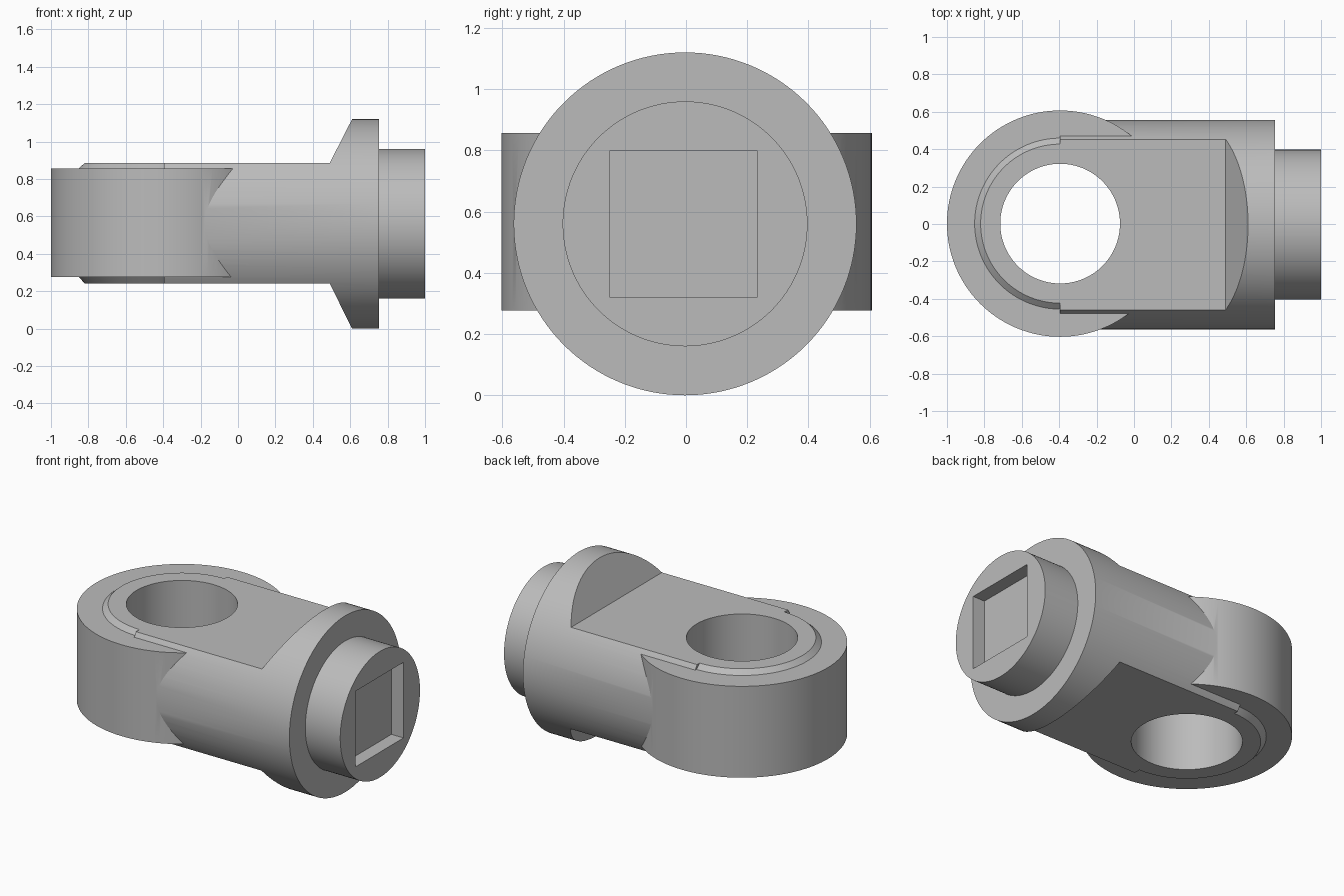
import bpy
import bmesh
from math import radians
from mathutils import Matrix, Vector

if "Cube" in bpy.data.objects:
    bpy.data.objects.remove(bpy.data.objects["Cube"], do_unlink=True)

AXIS_Z = 0.56      # height of the shaft axis
EYE_X = -0.395     # centre of the ring end

steel = bpy.data.materials.new("light_grey_metal")
steel.use_nodes = True
GREY = (0.5, 0.5, 0.5, 1)
steel.diffuse_color = GREY
steel.node_tree.nodes["Principled BSDF"].inputs["Base Color"].default_value = GREY


def finish(bm, name):
    bmesh.ops.recalc_face_normals(bm, faces=bm.faces)
    mesh = bpy.data.meshes.new(name)
    bm.to_mesh(mesh)
    bm.free()
    mesh.materials.append(steel)
    obj = bpy.data.objects.new(name, mesh)
    bpy.context.collection.objects.link(obj)
    return obj


def lathe(name, profile, matrix, steps=128):
    """Revolve (radius, height) points into a closed solid about local z."""
    bm = bmesh.new()
    rings = []
    for r, h in profile:
        ring = bmesh.ops.create_circle(
            bm, segments=steps, radius=r,
            matrix=matrix @ Matrix.Translation((0, 0, h)))["verts"]
        rings.append(ring)
    for a, b in zip(rings, rings[1:]):
        for i in range(steps):
            j = (i + 1) % steps
            bm.faces.new((a[i], a[j], b[j], b[i]))
    bm.faces.new(rings[0])
    bm.faces.new(rings[-1])
    return finish(bm, name)


def prism(name, outline, half_width):
    """Extrude an (x, z) outline along y."""
    bm = bmesh.new()
    face = bm.faces.new([bm.verts.new((x, -half_width, z)) for x, z in outline])
    ext = bmesh.ops.extrude_face_region(bm, geom=[face])["geom"]
    verts = [v for v in ext if isinstance(v, bmesh.types.BMVert)]
    bmesh.ops.translate(bm, verts=verts, vec=Vector((0, 2 * half_width, 0)))
    return finish(bm, name)


def combine(target, tool, operation):
    mod = target.modifiers.new(operation.title(), 'BOOLEAN')
    mod.operation = operation
    mod.solver = 'EXACT'
    mod.object = tool
    bpy.context.view_layer.objects.active = target
    bpy.ops.object.modifier_apply(modifier=mod.name)
    bpy.data.objects.remove(tool, do_unlink=True)


# Round shaft with the narrower end spigot
along_x = Matrix.Translation((0, -0.003, AXIS_Z)) @ Matrix.Rotation(radians(90), 4, 'Y')
fitting = lathe("eye_end_fitting",
                [(0.56, EYE_X), (0.56, 0.755), (0.4, 0.755), (0.4, 1.0)], along_x)

# Flats above and below, ramping up to the full-round collar
for top in (True, False):
    flat, edge, far = (0.885, 1.12, 1.4) if top else (0.242, 0, -0.28)
    slope = 0.12 * (far - edge) / (edge - flat)
    cutter = prism("flat_cutter",
                   [(-0.7, flat), (0.49, flat), (0.61 + slope, far), (-0.7, far)], 0.8)
    combine(fitting, cutter, 'DIFFERENCE')

# Ring end with a raised, chamfered face on both sides
ring = lathe("ring", [(0.425, 0.242), (0.457, 0.277), (0.605, 0.277),
                      (0.605, 0.857), (0.457, 0.857), (0.425, 0.885)],
             Matrix.Translation((EYE_X, 0.002, 0)))
combine(fitting, ring, 'UNION')

# Through hole in the ring
hole = lathe("hole_cutter", [(0.32, -0.2), (0.32, 1.3)],
             Matrix.Translation((EYE_X, 0.002, 0)))
combine(fitting, hole, 'DIFFERENCE')

# Square socket in the spigot face
socket = prism("socket_cutter",
               [(0.915, 0.32), (1.1, 0.32), (1.1, 0.8), (0.915, 0.8)], 0.24)
socket.data.transform(Matrix.Translation((0, -0.008, 0)))
combine(fitting, socket, 'DIFFERENCE')

# Smooth curved walls, crisp machined edges
bpy.ops.object.select_all(action='DESELECT')
fitting.select_set(True)
bpy.context.view_layer.objects.active = fitting
bpy.ops.object.shade_smooth_by_angle(angle=radians(25))
